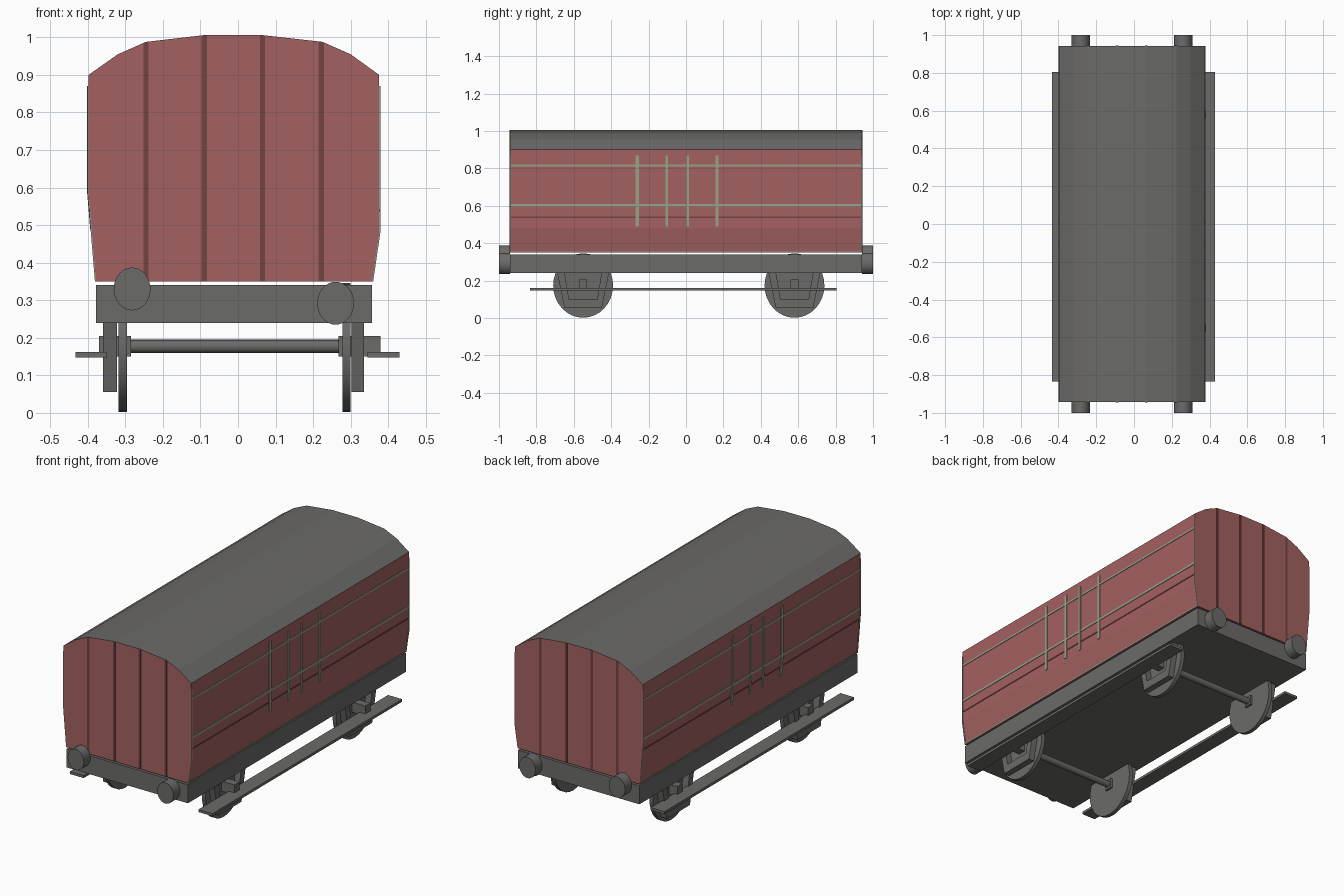
import bpy, bmesh, math

if "Cube" in bpy.data.objects:
    bpy.data.objects.remove(bpy.data.objects["Cube"])


def material(name, rgb):
    m = bpy.data.materials.new(name)
    m.diffuse_color = (*rgb, 1)
    m.use_nodes = True
    m.node_tree.nodes["Principled BSDF"].inputs["Base Color"].default_value = m.diffuse_color
    return m


RED = material("maroon paint", (0.37, 0.12, 0.12))
DARK = material("dark maroon", (0.17, 0.055, 0.055))
GREY = material("grey metal", (0.147, 0.145, 0.14))
TRIM = material("pale green trim", (0.31, 0.36, 0.25))


def prism(name, pts, a, b, axis, mat):
    """Extrude an outline along x (points are y,z) or along y (points are x,z)."""
    bm = bmesh.new()
    place = (lambda p, d: (d, *p)) if axis == 'X' else (lambda p, d: (p[0], d, p[1]))
    lo = [bm.verts.new(place(p, a)) for p in pts]
    hi = [bm.verts.new(place(p, b)) for p in pts]
    bm.faces.new(lo)
    bm.faces.new(hi)
    n = len(pts)
    for i in range(n):
        bm.faces.new((lo[i], lo[(i + 1) % n], hi[(i + 1) % n], hi[i]))
    bmesh.ops.recalc_face_normals(bm, faces=bm.faces)
    me = bpy.data.meshes.new(name)
    bm.to_mesh(me)
    bm.free()
    me.materials.append(mat)
    ob = bpy.data.objects.new(name, me)
    bpy.context.collection.objects.link(ob)
    return ob


def box(name, x, y, z, mat):
    return prism(name, [(x[0], z[0]), (x[1], z[0]), (x[1], z[1]), (x[0], z[1])], *y, 'Y', mat)


def disc(name, c, r, a, b, axis, mat, n=32):
    pts = [(c[0] + r[0] * math.cos(2 * math.pi * i / n),
            c[1] + r[1] * math.sin(2 * math.pi * i / n)) for i in range(n)]
    ob = prism(name, pts, a, b, axis, mat)
    bpy.context.view_layer.objects.active = ob
    ob.select_set(True)
    bpy.ops.object.shade_smooth_by_angle(angle=math.radians(30))
    ob.select_set(False)
    return ob


# Van body with tumblehome sides and a grey faceted roof
Y0, Y1 = -0.942, 0.942
left = [(-0.378, 0.35), (-0.398, 0.59), (-0.398, 0.90)]
roof = [(-0.32, 0.955), (-0.245, 0.988), (-0.09, 1.006), (0.065, 1.006), (0.225, 0.988), (0.30, 0.955)]
right = [(0.357, 0.35), (0.376, 0.48), (0.376, 0.90)]
body = prism("van_body", left + roof + right[::-1], Y0, Y1, 'Y', RED)
body.data.materials.append(GREY)
for f in body.data.polygons:
    if f.normal.z > 0.3:
        f.material_index = 1


def interp(line, t, key, val):
    for p, q in zip(line, line[1:]):
        if p[key] <= t <= q[key]:
            return p[val] + (q[val] - p[val]) * (t - p[key]) / (q[key] - p[key])
    return line[-1][val]


# End plank joints, front and back
top_line = [left[-1]] + roof + [right[-1]]
for x in (-0.245, -0.09, 0.065, 0.222):
    xs = (x - 0.007, x + 0.007)
    h = [interp(top_line, v, 0, 1) - 0.001 for v in xs]
    pts = [(xs[0], 0.351), (xs[1], 0.351), (xs[1], h[1]), (xs[0], h[0])]
    prism("front_plank_joint", pts, Y0 - 0.002, Y0, 'Y', DARK)
    prism("back_plank_joint", pts, Y1, Y1 + 0.002, 'Y', DARK)


def side_strip(name, line, y, z, mat, t=0.003):
    """Thin strip that follows the slope of a body side."""
    s = math.copysign(t, line[0][0])
    zs = sorted({z[0], z[1], *(p[1] for p in line if z[0] < p[1] < z[1])})
    inner = [(interp(line, v, 1, 0), v) for v in zs]
    prism(name, inner + [(x + s, v) for x, v in inner[::-1]], *y, 'Y', mat)


# Side trim, door lines and lower plank joint
for line in (left, right):
    for z, w in ((0.815, 0.005), (0.603, 0.006), (0.353, 0.003)):
        side_strip("waist_trim", line, (Y0, Y1), (z - w, z + w), TRIM)
    side_strip("side_plank_joint", line, (Y0, Y1), (0.535, 0.543), DARK, 0.002)
    for y, w in ((-0.26, 0.009), (-0.102, 0.007), (0.01, 0.007), (0.165, 0.008)):
        side_strip("door_trim", line, (y - w, y + w), (0.49, 0.87), TRIM, 0.004)
    for y in (Y0, Y1 - 0.006):
        side_strip("corner_trim", line, (y, y + 0.006), (0.35, 0.87), TRIM)

# Chassis
box("chassis", (-0.378, 0.357), (Y0, Y1), (0.24, 0.341), GREY)

# Buffers
for x, z in ((-0.282, 0.33), (0.26, 0.292)):
    for a, b in ((-1.0, Y0), (Y1, 1.0)):
        disc("buffer", (x, z), (0.049, 0.057), a, b, 'Y', GREY)

# Running gear at both axles
for y in (-0.55, 0.58):
    disc("axle", (y, 0.177), (0.018, 0.018), -0.30, 0.28, 'X', GREY, 16)
    # U-shaped hanger frame around each axle box
    frame = [(-0.14, 0.25), (-0.10, 0.055), (0.10, 0.055), (0.14, 0.25),
             (0.10, 0.25), (0.075, 0.10), (-0.075, 0.10), (-0.10, 0.25)]
    pts = [(y + u, z) for u, z in frame]
    for wheel, hang, axle_box in (((-0.318, -0.296), (-0.36, -0.322), (-0.37, -0.285)),
                                  ((0.278, 0.30), (0.302, 0.336), (0.268, 0.38))):
        disc("wheel", (y, 0.174), (0.16, 0.172), *wheel, 'X', GREY)
        prism("hanger_frame", pts, *hang, 'X', GREY)
        box("axle_box", axle_box, (y - 0.022, y + 0.022), (0.15, 0.205), GREY)

# Footboards
for x in ((-0.433, -0.35), (0.345, 0.43)):
    box("footboard", x, (-0.835, 0.805), (0.148, 0.162), GREY)
